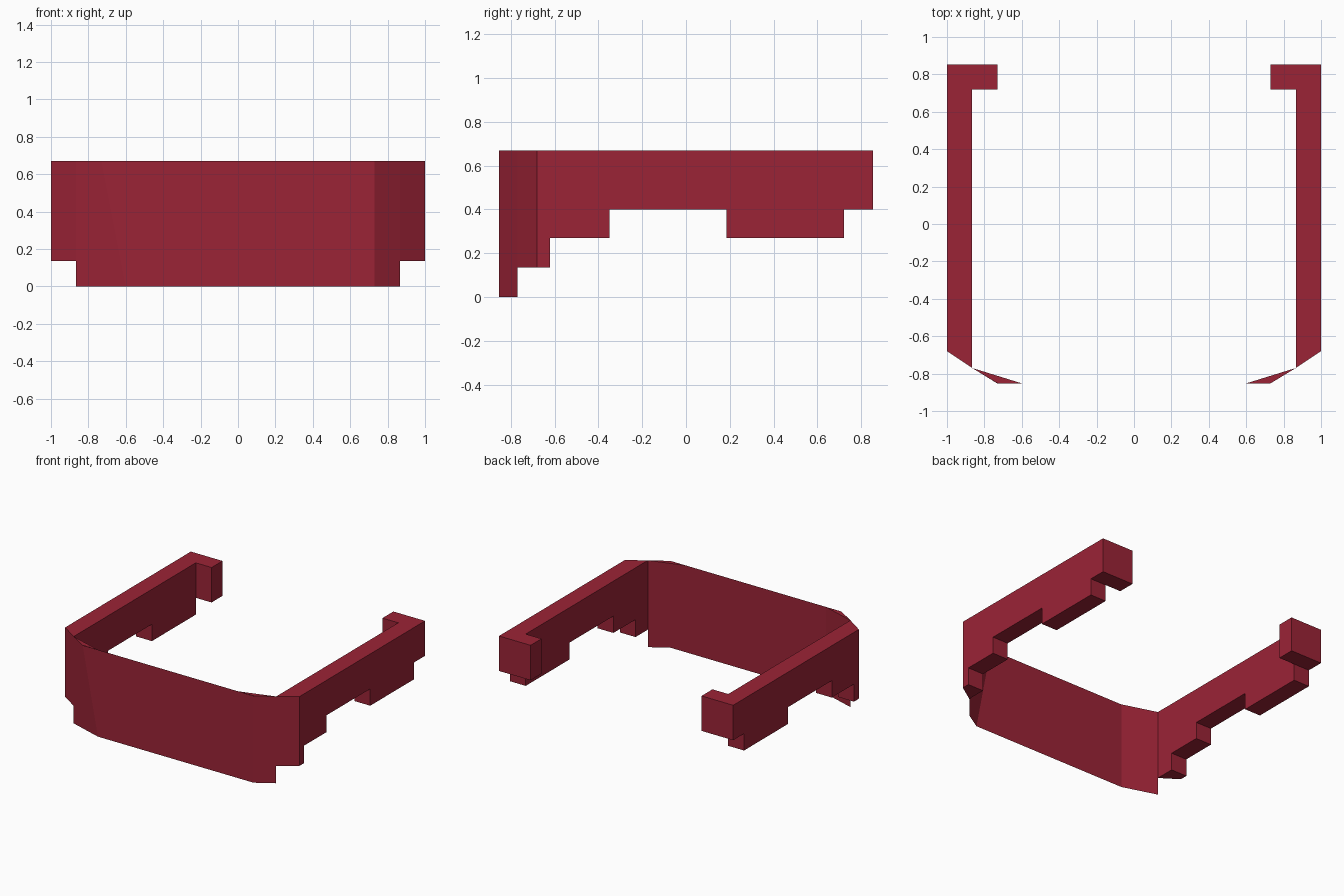
import bpy, bmesh

if "Cube" in bpy.data.objects:
    bpy.data.objects.remove(bpy.data.objects["Cube"])

red = bpy.data.materials.new("deep red")
red.diffuse_color = (0.33, 0.017, 0.037, 1)
red.use_nodes = True
red.node_tree.nodes["Principled BSDF"].inputs["Base Color"].default_value = red.diffuse_color

TOP = 0.67          # common top height
IN, OUT = 0.865, 1  # inner and outer x of the rails


def make(name, verts, faces, closed=True):
    """Mesh object from points and faces, with consistent normals."""
    mesh = bpy.data.meshes.new(name)
    bm = bmesh.new()
    vs = [bm.verts.new(v) for v in verts]
    for f in faces:
        bm.faces.new([vs[i] for i in f])
    if closed:
        bmesh.ops.recalc_face_normals(bm, faces=bm.faces)
    bm.to_mesh(mesh)
    bm.free()
    mesh.materials.append(red)
    obj = bpy.data.objects.new(name, mesh)
    bpy.context.collection.objects.link(obj)
    return obj


def prism(name, near, far):
    """Solid between two matching outlines."""
    n = len(near)
    faces = [list(range(n)), list(range(2 * n - 1, n - 1, -1))]
    faces += [(i, (i + 1) % n, n + (i + 1) % n, n + i) for i in range(n)]
    return make(name, near + far, faces)


def rail_outline(x, front):
    """Stepped side profile of a rail, starting at its front edge."""
    yz = [(front, TOP), (front, 0.135), (-0.62, 0.135), (-0.62, 0.27),
          (-0.35, 0.27), (-0.35, 0.4), (0.185, 0.4), (0.185, 0.27),
          (0.72, 0.27), (0.72, 0.4), (0.853, 0.4), (0.853, TOP)]
    return [(x, y, z) for y, z in yz]


for side, label in ((-1, "left"), (1, "right")):
    # stepped rail with a slanted front end
    prism(label + "_rail", rail_outline(side * IN, -0.77),
          rail_outline(side * OUT, -0.68))
    # inward hook at the back of the rail
    hook = [[(side * x, y, z) for x, y in
             ((0.73, 0.72), (IN, 0.72), (IN, 0.853), (0.73, 0.853))]
            for z in (0.4, TOP)]
    prism(label + "_hook", *hook)

# thin front panel with angled ends
bottom = [(-IN, -0.77), (-0.6, -0.853), (0.73, -0.853), (IN, -0.77)]
top = [(-IN, -0.77), (-0.73, -0.853), (0.73, -0.853), (IN, -0.77)]
make("front_panel", [(x, y, 0) for x, y in bottom] + [(x, y, TOP) for x, y in top],
     [(i, i + 1, i + 5, i + 4) for i in range(3)], closed=False)

# corner wedges behind the panel ends: top cap and inner slanted sheet
for side, label, foot in ((-1, "left", 0.6), (1, "right", 0.73)):
    make(label + "_corner_wedge",
         [(side * 0.6, -0.852, TOP), (side * 0.73, -0.852, TOP),
          (side * IN, -0.77, TOP), (side * IN, -0.77, 0),
          (side * foot, -0.852, 0)],
         [(0, 1, 2) if side > 0 else (2, 1, 0),
          (0, 2, 3, 4) if side > 0 else (4, 3, 2, 0)], closed=False)
